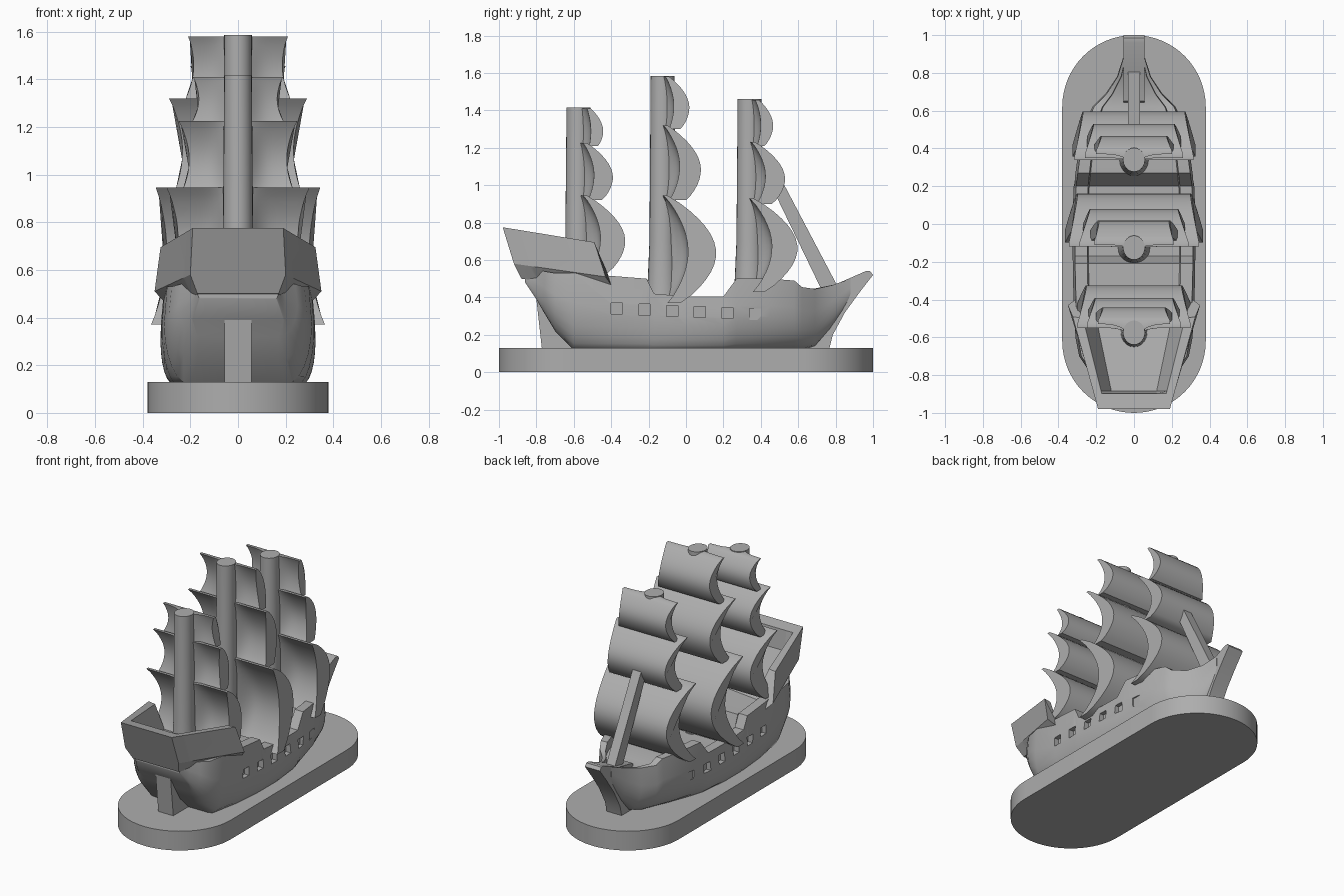
import bpy, bmesh
from math import sin, cos, pi, exp
from mathutils import Vector

if "Cube" in bpy.data.objects:
    bpy.data.objects.remove(bpy.data.objects["Cube"])

grey = bpy.data.materials.new("stone grey")
grey.use_nodes = True
grey.diffuse_color = (0.42, 0.42, 0.42, 1)
grey.node_tree.nodes["Principled BSDF"].inputs["Base Color"].default_value = (0.42, 0.42, 0.42, 1)


def skin(name, loops, angle=0.6):
    """Solid through a row of closed loops, capped at both ends."""
    bm = bmesh.new()
    rings = [[bm.verts.new(p) for p in loop] for loop in loops]
    n = len(rings[0])
    for a, b in zip(rings, rings[1:]):
        for i in range(n):
            j = (i + 1) % n
            bm.faces.new((a[i], a[j], b[j], b[i]))
    bm.faces.new(rings[0])
    bm.faces.new(rings[-1])
    bmesh.ops.recalc_face_normals(bm, faces=bm.faces)
    mesh = bpy.data.meshes.new(name)
    bm.to_mesh(mesh)
    bm.free()
    mesh.materials.append(grey)
    obj = bpy.data.objects.new(name, mesh)
    bpy.context.collection.objects.link(obj)
    bpy.ops.object.select_all(action='DESELECT')
    obj.select_set(True)
    bpy.context.view_layer.objects.active = obj
    if angle:
        bpy.ops.object.shade_smooth_by_angle(angle=angle)
    return obj


def mirrored(half):
    """Close a half section that starts and ends on the centre line."""
    return half + [(-x, y, z) for x, y, z in reversed(half[1:-1])]


def plate(name, profile, width, angle=0.6):
    """Side profile (y, z) given thickness across x."""
    return skin(name, [[(x, y, z) for y, z in profile] for x in (-width, width)], angle)


def mix(a, b, t):
    return a + (b - a) * t


# Display base: a stadium-shaped slab
R = 0.38
rim = [(R * cos(i * pi / 32), R * sin(i * pi / 32) + (0.62 if i <= 32 else -0.62))
       for i in range(33)]
rim += [(-x, -y) for x, y in rim]
skin("base", [[(x, y, z) for x, y in rim] for z in (0, 0.13)])


# Hull: stations of y, half width, keel half width, keel z, rail z, deck z
def hull_section(y, w, wb, zb, zt, zd):
    zs = mix(zb, zt, 0.62)
    half = [(0, y, zb)]
    for i in range(7):
        a = i * pi / 12
        half.append((mix(wb, w, sin(a)), y, mix(zs, zb, cos(a))))
    half += [(w * 0.96, y, zt), (w * 0.76, y, zt), (w * 0.74, y, zd), (0, y, zd)]
    return mirrored(half)


stations = [
    (-0.86, 0.17, 0.16, 0.48, 0.54, 0.53),
    (-0.80, 0.20, 0.19, 0.39, 0.54, 0.53),
    (-0.76, 0.25, 0.17, 0.32, 0.54, 0.53),
    (-0.70, 0.29, 0.17, 0.22, 0.53, 0.52),
    (-0.60, 0.31, 0.20, 0.12, 0.53, 0.52),
    (-0.40, 0.32, 0.25, 0.12, 0.515, 0.50),
    (-0.21, 0.325, 0.27, 0.12, 0.50, 0.49),
    (-0.17, 0.325, 0.27, 0.12, 0.42, 0.37),
    (0.00, 0.325, 0.27, 0.12, 0.405, 0.36),
    (0.20, 0.32, 0.24, 0.12, 0.405, 0.36),
    (0.27, 0.31, 0.22, 0.12, 0.50, 0.45),
    (0.45, 0.285, 0.14, 0.12, 0.50, 0.45),
    (0.58, 0.24, 0.08, 0.12, 0.49, 0.43),
    (0.62, 0.22, 0.06, 0.12, 0.455, 0.42),
    (0.69, 0.15, 0.05, 0.14, 0.445, 0.42),
    (0.78, 0.09, 0.04, 0.24, 0.465, 0.45),
    (0.88, 0.058, 0.04, 0.38, 0.50, 0.49),
]
hull = skin("hull", [hull_section(*s) for s in stations])

# Gun ports cut into both sides
for i in range(6):
    y, z = -0.37 + 0.148 * i, 0.34 - 0.006 * i
    bpy.ops.mesh.primitive_cube_add(size=1, location=(0, y, z))
    cutter = bpy.context.object
    cutter.scale = (0.06, 0.06, 0.06)
    cutter.hide_render = True
    for side in (1, -1):
        cutter.location.x = side * 0.318
        bpy.context.view_layer.update()
        mod = hull.modifiers.new("port", 'BOOLEAN')
        mod.operation = 'DIFFERENCE'
        mod.solver = 'EXACT'
        mod.object = cutter
        bpy.context.view_layer.objects.active = hull
        bpy.ops.object.modifier_apply(modifier=mod.name)
    bpy.data.objects.remove(cutter)

# Stem at the bow and rudder post at the stern
plate("stem", [(0.55, 0.12), (0.765, 0.12), (0.785, 0.2), (0.85, 0.32), (0.93, 0.43),
               (1.0, 0.52), (0.985, 0.54), (0.96, 0.54), (0.80, 0.47), (0.65, 0.44)], 0.056)
plate("rudder_post", [(-0.77, 0.12), (-0.80, 0.39), (-0.70, 0.42), (-0.55, 0.12)], 0.056, 0)

# Stern castle: flared walls around a sunken floor, open towards the deck
rear = [Vector(p) for p in ((0.15, -0.98, 0.775), (0.19, -0.98, 0.775),
                            (0.20, -0.92, 0.58), (0.17, -0.88, 0.50))]
front = [Vector(p) for p in ((0.27, -0.50, 0.695), (0.325, -0.49, 0.695),
                             (0.35, -0.43, 0.51), (0.29, -0.385, 0.445))]


def castle_section(t, floor_x, floor_drop):
    inner, top, mid, low = [a.lerp(b, t) for a, b in zip(rear, front)]
    floor = (floor_x, inner.y, inner.z - floor_drop)
    half = [(0, floor[1], floor[2]), floor] + [tuple(p) for p in (inner, top, mid, low)]
    return mirrored(half + [(0, low.y, low.z)])


skin("stern_castle", [castle_section(0, 0.12, 0), castle_section(0.17, 0.12, 0),
                      castle_section(0.2, 0.12, 0.13), castle_section(1, 0.2, 0.15)], 0.2)


# Masts and sails
def mast(name, y, top):
    loops = []
    for z, r in ((0.36, 0.085), (0.5, 0.072), (0.7, 0.064), (top, 0.058)):
        loops.append([(r * cos(k * pi / 12), y + 1.1 * r * sin(k * pi / 12), z)
                      for k in range(24)])
    skin(name, loops)


def sail(name, mast_y, top, end, bulge, back_bulge, widths):
    """Billowing solid: a crescent in side view with pinched side edges."""
    loops, rows, cols = [], 14, 20
    for c in range(cols + 1):
        u = 2 * c / cols - 1
        front_pts, back_pts = [], []
        for r in range(rows + 1):
            t = r / rows
            belly = sin(pi * t) ** 0.85
            x = u * (mix(widths[0], widths[1], t) - 0.16 * widths[0] * belly)
            z = mix(top[1], end[1], t)
            y = mix(top[0], end[0], t) + bulge * belly
            yb = mix(top[0] - 0.02, mix(top[0], end[0], 0.3) - 0.02, t) + back_bulge * belly
            yb = mix(yb, mast_y, exp(-(x / 0.075) ** 2))
            front_pts.append((x, y, z))
            back_pts.append((x, yb, z))
        loops.append(front_pts + back_pts[::-1])
    skin(name, loops, 0.8)


# Each rig: mast y, mast top, then sails as top, end, bulges, half widths
rigs = {
    "mizzen": (-0.575, 1.415, [
        ((-0.51, 1.41), (-0.47, 1.21), 0.045, 0.015, (0.19, 0.20)),
        ((-0.53, 1.225), (-0.45, 0.92), 0.095, 0.045, (0.25, 0.24)),
        ((-0.53, 0.945), (-0.42, 0.53), 0.145, 0.075, (0.30, 0.30))]),
    "main": (-0.125, 1.585, [
        ((-0.09, 1.58), (-0.03, 1.30), 0.075, 0.035, (0.21, 0.23)),
        ((-0.10, 1.32), (0.00, 0.92), 0.125, 0.07, (0.29, 0.27)),
        ((-0.10, 0.945), (-0.03, 0.37), 0.225, 0.12, (0.345, 0.365))]),
    "fore": (0.34, 1.46, [
        ((0.39, 1.455), (0.42, 1.21), 0.06, 0.025, (0.20, 0.21)),
        ((0.37, 1.23), (0.46, 0.90), 0.11, 0.06, (0.26, 0.25)),
        ((0.36, 0.93), (0.42, 0.43), 0.205, 0.11, (0.315, 0.325))]),
}
for rig, (y, top, sails) in rigs.items():
    mast(rig + "_mast", y, top)
    for level, spec in zip(("top", "middle", "lower"), sails):
        sail(f"{rig}_{level}_sail", y, *spec)

# Forestay running from the fore sails down to the bow
plate("forestay", [(0.44, 1.03), (0.505, 1.04), (0.81, 0.46), (0.73, 0.43)], 0.032, 0)
